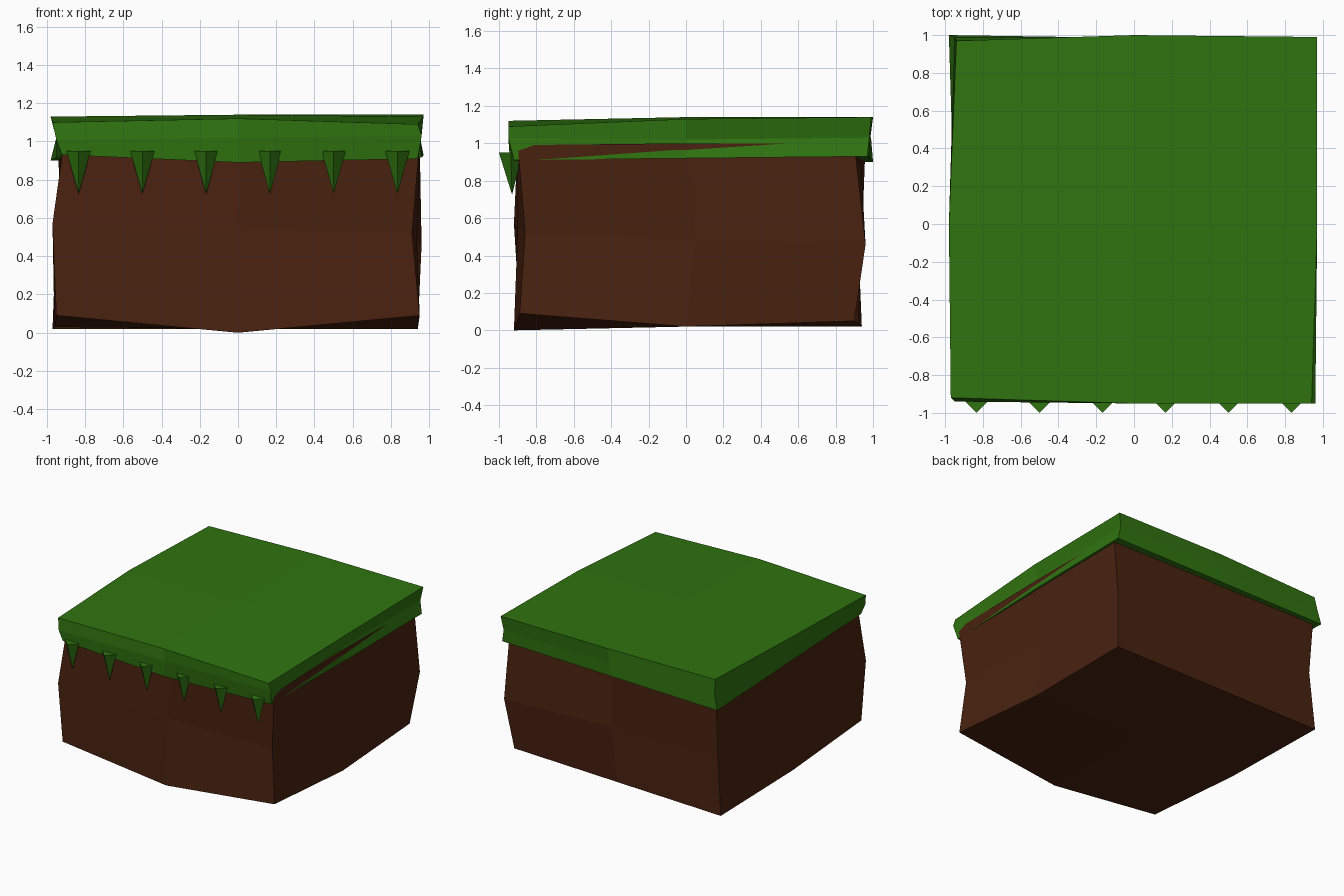
import bpy
import bmesh
import math
from mathutils import Vector

if "Cube" in bpy.data.objects:
    bpy.data.objects.remove(bpy.data.objects["Cube"])


def make_material(name, rgb):
    mat = bpy.data.materials.new(name)
    mat.diffuse_color = (*rgb, 1.0)
    mat.use_nodes = True
    mat.node_tree.nodes["Principled BSDF"].inputs["Base Color"].default_value = mat.diffuse_color
    return mat


def finish(bm, name, mat):
    bmesh.ops.recalc_face_normals(bm, faces=bm.faces[:])
    mesh = bpy.data.meshes.new(name)
    bm.to_mesh(mesh)
    bm.free()
    mesh.materials.append(mat)
    obj = bpy.data.objects.new(name, mesh)
    bpy.context.collection.objects.link(obj)
    return obj


def rough_block(name, rings, mids, cap_heights, mat):
    """Box of three corner rings (front left, front right, back right, back left).
    mids moves a side midpoint, keyed by (ring, side)."""
    bm = bmesh.new()
    loops = []
    for level, corners in enumerate(rings):
        loop = []
        for side in range(4):
            a, b = Vector(corners[side]), Vector(corners[(side + 1) % 4])
            loop.append(bm.verts.new(a))
            loop.append(bm.verts.new(mids.get((level, side), (a + b) / 2)))
        loops.append(loop)
    for low, high in zip(loops, loops[1:]):
        for i in range(8):
            j = (i + 1) % 8
            bm.faces.new((low[i], low[j], high[j], high[i]))
    # four quads around a centre point close each end
    for loop, z in ((loops[0], cap_heights[0]), (loops[-1], cap_heights[1])):
        centre = bm.verts.new((0, 0, z))
        for i in range(0, 8, 2):
            bm.faces.new((centre, loop[i - 1], loop[i], loop[i + 1]))
    return finish(bm, name, mat)


FRONT, RIGHT, BACK, LEFT = range(4)
grass = make_material("grass green", (0.029, 0.175, 0.005))
dirt = make_material("dirt brown", (0.068, 0.016, 0.005))

# Soil body with wobbly sides
rough_block(
    "dirt_block",
    [
        [(-0.95, -0.89, 0.09), (0.95, -0.89, 0.09), (0.91, 0.90, 0.05), (-0.97, 0.94, 0.02)],
        [(-0.97, -0.92, 0.57), (0.91, -0.86, 0.52), (0.96, 0.96, 0.46), (-0.93, 0.92, 0.50)],
        [(-0.91, -0.90, 1.00), (0.95, -0.90, 0.99), (0.95, 0.90, 1.00), (-0.94, 0.96, 1.00)],
    ],
    {
        (0, FRONT): (0, -0.92, 0.0),
        (0, RIGHT): (0.94, 0, 0.02),
        (0, LEFT): (-0.96, 0, 0.03),
        (1, FRONT): (0, -0.90, 0.54),
        (2, RIGHT): (0.953, 0, 1.0),
    },
    (0.02, 1.0), dirt)

# Turf slab overhanging the soil
rough_block(
    "grass_slab",
    [
        [(-0.92, -0.93, 0.93), (0.94, -0.92, 0.91), (0.97, 0.97, 0.93), (-0.98, 1.00, 0.90)],
        [(-0.95, -0.94, 1.01), (0.96, -0.95, 1.03), (0.95, 0.98, 1.03), (-0.95, 0.99, 1.02)],
        [(-0.97, -0.92, 1.10), (0.94, -0.95, 1.09), (0.97, 0.99, 1.14), (-0.94, 0.97, 1.13)],
    ],
    {
        (0, FRONT): (0, -0.94, 0.89),
        (0, RIGHT): (0.965, 0, 0.92),
        (1, RIGHT): (0.935, 0, 1.02),
        (2, FRONT): (0, -0.95, 1.12),
        (2, RIGHT): (0.97, 0, 1.13),
        (2, BACK): (0, 1.0, 1.14),
        (2, LEFT): (-0.98, 0, 1.13),
    },
    (0.92, 1.14), grass)

# Pointed grass blades hanging along the front edge
for n in range(6):
    bm = bmesh.new()
    x = (n - 2.5) / 3
    ring = [bm.verts.new((x + 0.063 * math.cos(k * math.pi / 2),
                          -0.937 + 0.063 * math.sin(k * math.pi / 2), 0.95)) for k in range(4)]
    tip = bm.verts.new((x, -0.93, 0.725))
    bm.faces.new(ring)
    for k in range(4):
        bm.faces.new((ring[k], ring[(k + 1) % 4], tip))
    finish(bm, f"grass_blade_{n + 1}", grass)
